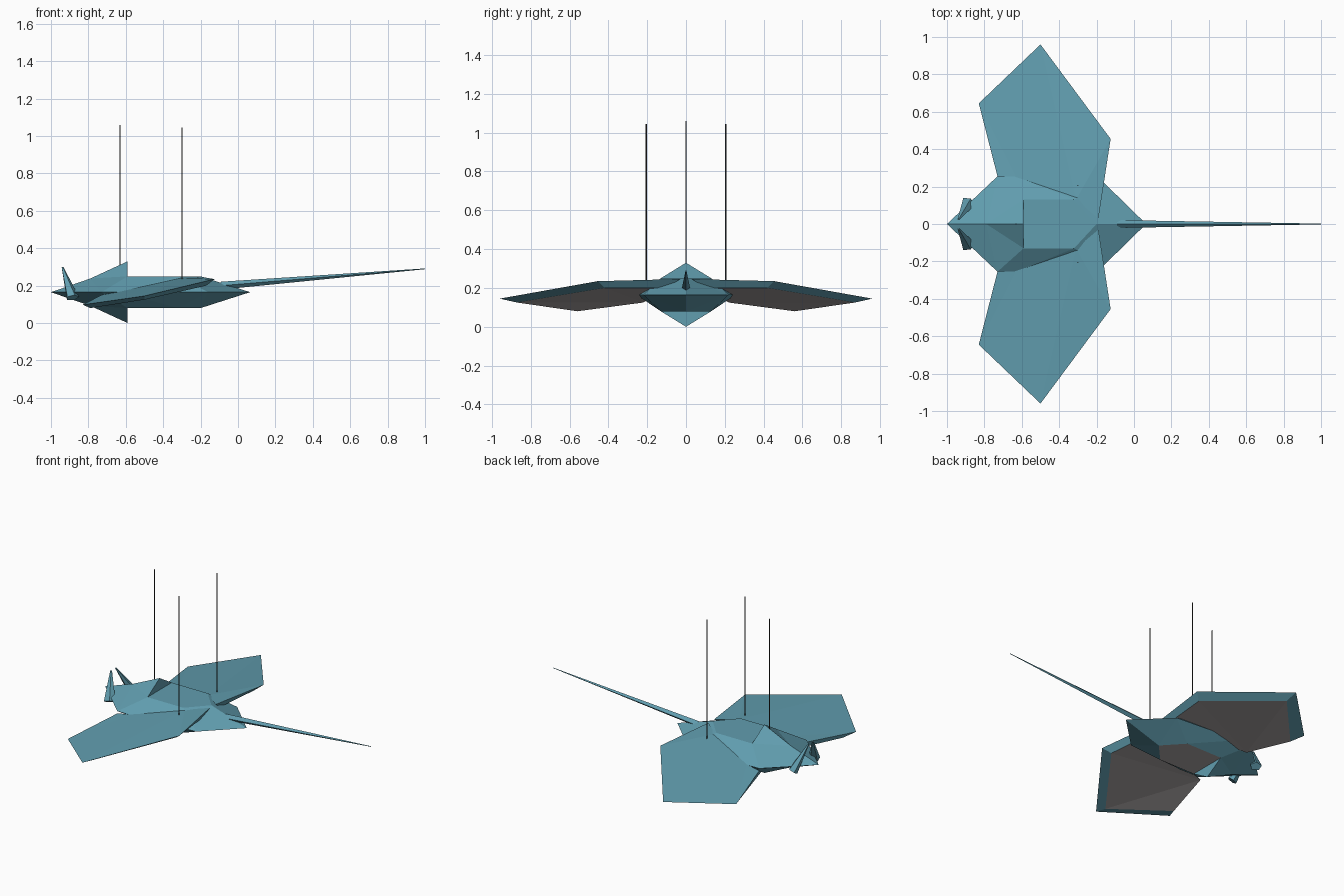
import bpy, bmesh
from mathutils import Vector

if "Cube" in bpy.data.objects:
    bpy.data.objects.remove(bpy.data.objects["Cube"])


def material(name, rgb):
    m = bpy.data.materials.new(name)
    m.use_nodes = True
    colour = (*rgb, 1)
    m.diffuse_color = colour
    m.node_tree.nodes["Principled BSDF"].inputs["Base Color"].default_value = colour
    return m


BLUE = material("sea blue", (0.12, 0.34, 0.43))
GREY = material("belly grey", (0.42, 0.39, 0.39))
DARK = material("dark cord", (0.04, 0.038, 0.036))
MID = 0.165  # height of the widest line of the body


def finish(name, bm, mats):
    bmesh.ops.remove_doubles(bm, verts=bm.verts, dist=0.0005)
    bmesh.ops.recalc_face_normals(bm, faces=bm.faces)
    mesh = bpy.data.meshes.new(name)
    bm.to_mesh(mesh)
    bm.free()
    for m in mats:
        mesh.materials.append(m)
    obj = bpy.data.objects.new(name, mesh)
    bpy.context.collection.objects.link(obj)
    return obj


def add_face(bm, points, slot=0):
    face = bm.faces.new([bm.verts.new(p) for p in points])
    face.material_index = slot


def spike(name, start, end, r1, r2, sides, mat, squash=1.0):
    """Tapered rod between two points."""
    start, end = Vector(start), Vector(end)
    axis = end - start
    bm = bmesh.new()
    bmesh.ops.create_cone(bm, cap_ends=True, segments=sides, radius1=r1,
                          radius2=r2, depth=axis.length)
    turn = axis.to_track_quat("Z", "Y")
    for v in bm.verts:
        v.co.y *= squash
        v.co = turn @ v.co + (start + end) / 2
    return finish(name, bm, [mat])


# Body: one quarter of the faceted hull, repeated across both planes
nose, end = (-1, 0, MID), (0.065, 0, MID)
cheek, side, hip = (-0.73, 0.255, MID), (-0.63, 0.255, MID), (-0.16, 0.22, MID)
brow, apex = (-0.79, 0, 0.238), (-0.59, 0, 0.33)
deck_mid, deck_front = (-0.59, 0, 0.25), (-0.59, 0.13, 0.25)
deck_back, deck_end = (-0.32, 0.13, 0.25), (-0.2, 0, 0.25)
quarter = [
    (nose, cheek, brow), (brow, cheek, deck_front), (cheek, side, deck_front),
    (brow, deck_front, apex), (deck_front, deck_mid, apex),
    (deck_front, deck_back, deck_end, deck_mid),
    (side, deck_back, deck_front), (side, hip, deck_back),
    (hip, deck_end, deck_back), (hip, end, deck_end),
]
bm = bmesh.new()
for sy in (1, -1):
    for sz in (1, -1):
        for face in quarter:
            flat_belly = sz < 0 and len(face) == 4
            add_face(bm, [(x, y * sy, MID + (z - MID) * sz) for x, y, z in face],
                     1 if flat_belly else 0)
finish("body", bm, [BLUE, GREY])

# Wings: blue top sheet, grey panel below, bevelled blue rim between them
top = [(-0.73, 0.255, 0.15), (-0.83, 0.645, 0.098), (-0.5, 0.96, 0.145),
       (-0.125, 0.455, 0.235), (-0.19, 0.03, 0.246)]
under = [(-0.72, 0.22, 0.125), (-0.79, 0.56, 0.08), (-0.5, 0.87, 0.125),
         (-0.17, 0.42, 0.2), (-0.2, 0.1, 0.2)]
ridge, shoulder = (-0.31, 0.13, 0.24), (-0.63, 0.25, 0.168)
outline = top + [ridge, shoulder]
for label, s in (("left", 1), ("right", -1)):
    def flip(points):
        return [(x, y * s, z) for x, y, z in points]

    bm = bmesh.new()
    root, front, tip, rear, heel = top
    for tri in ((root, front, shoulder), (shoulder, front, tip),
                (shoulder, tip, ridge), (ridge, tip, rear), (ridge, rear, heel)):
        add_face(bm, flip(tri))
    for i in range(4):
        add_face(bm, flip([top[i], top[i + 1], under[i + 1], under[i]]))
    u = under
    for tri in ((u[0], u[1], u[2]), (u[0], u[2], u[3]), (u[0], u[3], u[4])):
        add_face(bm, flip(tri), 1)
    # Root closing faces, hidden in the hull
    add_face(bm, flip([heel, ridge, under[4]]))
    add_face(bm, flip([ridge, shoulder, under[0], under[4]]))
    add_face(bm, flip([shoulder, root, under[0]]))
    finish(label + "_wing", bm, [BLUE, GREY])

    # Head lobes leaning in towards the centre line
    spike(label + "_head_lobe", (-0.885, 0.115 * s, 0.135), (-0.938, 0.025 * s, 0.297),
          0.038, 0.006, 5, BLUE, 0.75)
    # Rear hanging cords
    spike(label + "_cord", (-0.3, 0.205 * s, 0.2), (-0.3, 0.205 * s, 1.045),
          0.003, 0.003, 6, DARK)

# Front hanging cord and whip tail
spike("front_cord", (-0.63, 0, 0.28), (-0.63, 0, 1.06), 0.003, 0.003, 6, DARK)
spike("tail", (-0.09, 0, 0.2), (1, 0, 0.29), 0.021, 0.002, 4, BLUE)
